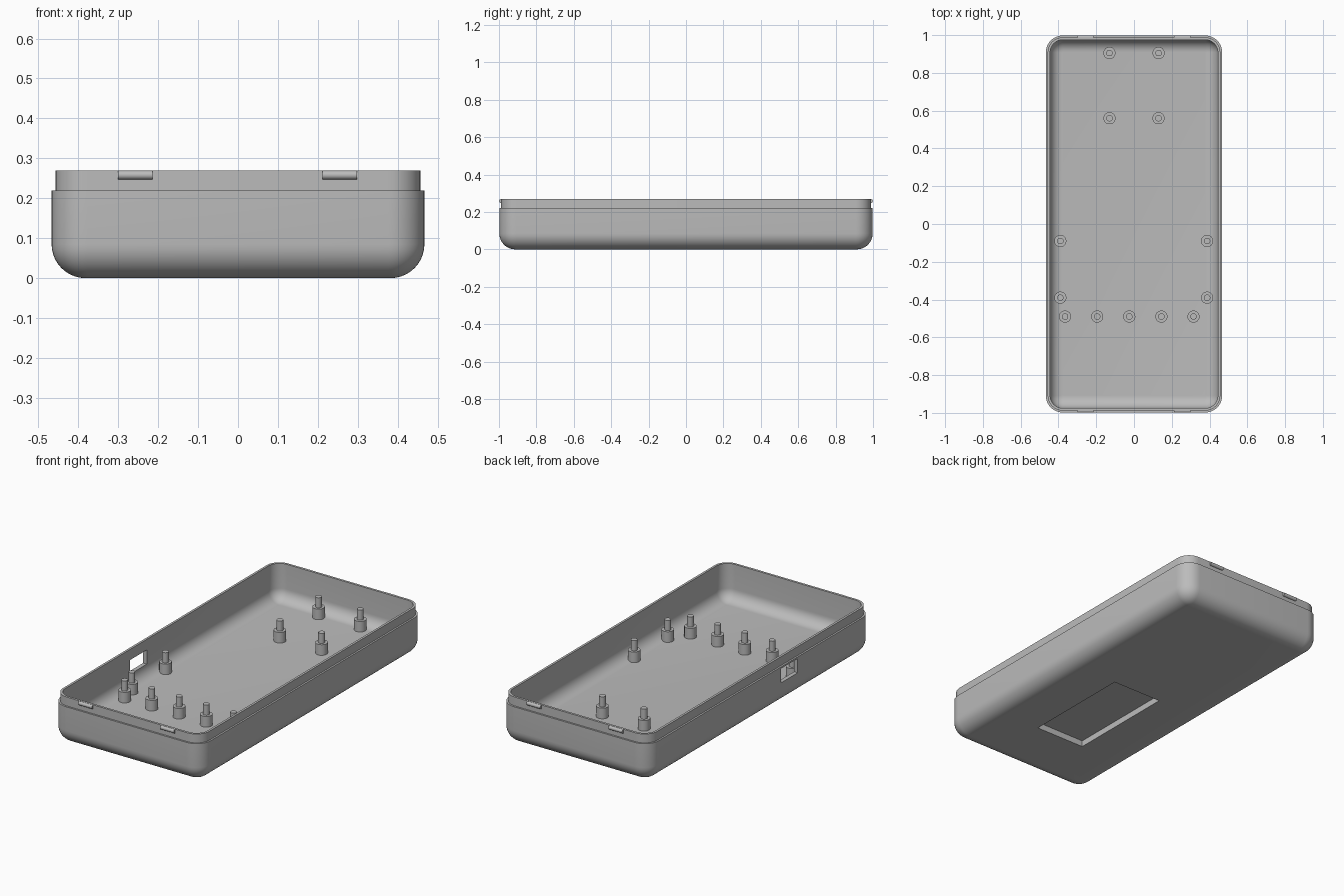
import bpy, bmesh, math
from mathutils import Matrix

if "Cube" in bpy.data.objects:
    bpy.data.objects.remove(bpy.data.objects["Cube"])

grey = bpy.data.materials.new("plain grey")
grey.use_nodes = True
COLOUR = (0.5, 0.5, 0.5, 1)
grey.diffuse_color = COLOUR
grey.node_tree.nodes["Principled BSDF"].inputs["Base Color"].default_value = COLOUR

HX, HY, CORNER = 0.467, 0.998, 0.09
SEAM, TOP, FLOOR = 0.22, 0.27, 0.065
LIP, WALL = 0.01, 0.023


def make_object(name, bm):
    bmesh.ops.recalc_face_normals(bm, faces=bm.faces)
    mesh = bpy.data.meshes.new(name)
    bm.to_mesh(mesh)
    bm.free()
    obj = bpy.data.objects.new(name, mesh)
    bpy.context.collection.objects.link(obj)
    mesh.materials.append(grey)
    return obj


def smooth(obj):
    bpy.ops.object.select_all(action='DESELECT')
    obj.select_set(True)
    bpy.context.view_layer.objects.active = obj
    bpy.ops.object.shade_smooth_by_angle(angle=math.radians(30))


def ring(bm, inset, z, steps=10):
    """Rounded rectangle, shrunk by inset, at height z."""
    r = max(CORNER - inset, 0.004)
    cx, cy = HX - inset - r, HY - inset - r
    verts = []
    for q, (sx, sy) in enumerate(((1, 1), (-1, 1), (-1, -1), (1, -1))):
        for i in range(steps + 1):
            a = math.pi / 2 * (q + i / steps)
            verts.append(bm.verts.new((sx * cx + r * math.cos(a), sy * cy + r * math.sin(a), z)))
    return verts


def fillet(inset, z, r, steps=10):
    """Quarter-round section from the floor up to the wall."""
    angles = [math.pi / 2 * i / steps for i in range(steps + 1)]
    return [(inset + r * (1 - math.sin(a)), z + r * (1 - math.cos(a))) for a in angles]


def cut(obj, lo, hi):
    """Subtract a box given by two opposite corners."""
    bm = bmesh.new()
    bmesh.ops.create_cube(bm, size=1)
    for v in bm.verts:
        v.co = [h if c > 0 else l for c, l, h in zip(v.co, lo, hi)]
    cutter = make_object("cutter", bm)
    cutter.hide_render = True
    mod = obj.modifiers.new("cut", 'BOOLEAN')
    mod.operation, mod.solver, mod.object = 'DIFFERENCE', 'EXACT', cutter
    bpy.context.view_layer.objects.active = obj
    bpy.ops.object.modifier_apply(modifier=mod.name)
    bpy.data.objects.remove(cutter)


# Tray shell: outer skin, stepped lip, inner skin
section = fillet(0, 0, 0.085)
section += [(0, SEAM), (LIP, SEAM), (LIP, TOP), (WALL, TOP)]
section += reversed(fillet(WALL, FLOOR, 0.065))
bm = bmesh.new()
rings = [ring(bm, inset, z) for inset, z in section]
for low, high in zip(rings, rings[1:]):
    for i in range(len(low)):
        j = (i + 1) % len(low)
        bm.faces.new((low[i], low[j], high[j], high[i]))
bm.faces.new(rings[0])
bm.faces.new(rings[-1])
shell = make_object("case_tray", bm)

# Side port opening and underside recess
cut(shell, (-0.6, -0.33, 0.13), (-0.42, -0.18, 0.21))
cut(shell, (-0.15, -0.61, -0.1), (0.16, 0.03, 0.035))
smooth(shell)


def cylinder(bm, radius, z0, z1, x, y):
    bmesh.ops.create_cone(bm, cap_ends=True, segments=32, radius1=radius, radius2=radius,
                          depth=z1 - z0, matrix=Matrix.Translation((x, y, (z0 + z1) / 2)))


# Mounting posts: wide collar with a locating pin
spots = [(x, y) for x in (-0.13, 0.13) for y in (0.56, 0.905)]
spots += [(x, y) for x in (-0.39, 0.387) for y in (-0.09, -0.39)]
spots += [(-0.365 + 0.17 * i, -0.49) for i in range(5)]
for n, (x, y) in enumerate(spots, 1):
    bm = bmesh.new()
    cylinder(bm, 0.032, FLOOR - 0.01, 0.125, x, y)
    cylinder(bm, 0.017, 0.12, 0.182, x, y)
    smooth(make_object(f"mounting_post_{n}", bm))

# Snap ridges on the lip at both ends
for end, sy in (("front", -1), ("back", 1)):
    for side, x in (("left", 0.255), ("right", -0.257)):
        bm = bmesh.new()
        place = Matrix.Translation((x, sy * (HY - LIP), 0.258)) @ Matrix.Rotation(math.pi / 2, 4, 'Y')
        bmesh.ops.create_cone(bm, cap_ends=True, segments=24, radius1=0.011, radius2=0.011,
                              depth=0.086, matrix=place)
        smooth(make_object(f"{end}_{side}_snap_ridge", bm))
